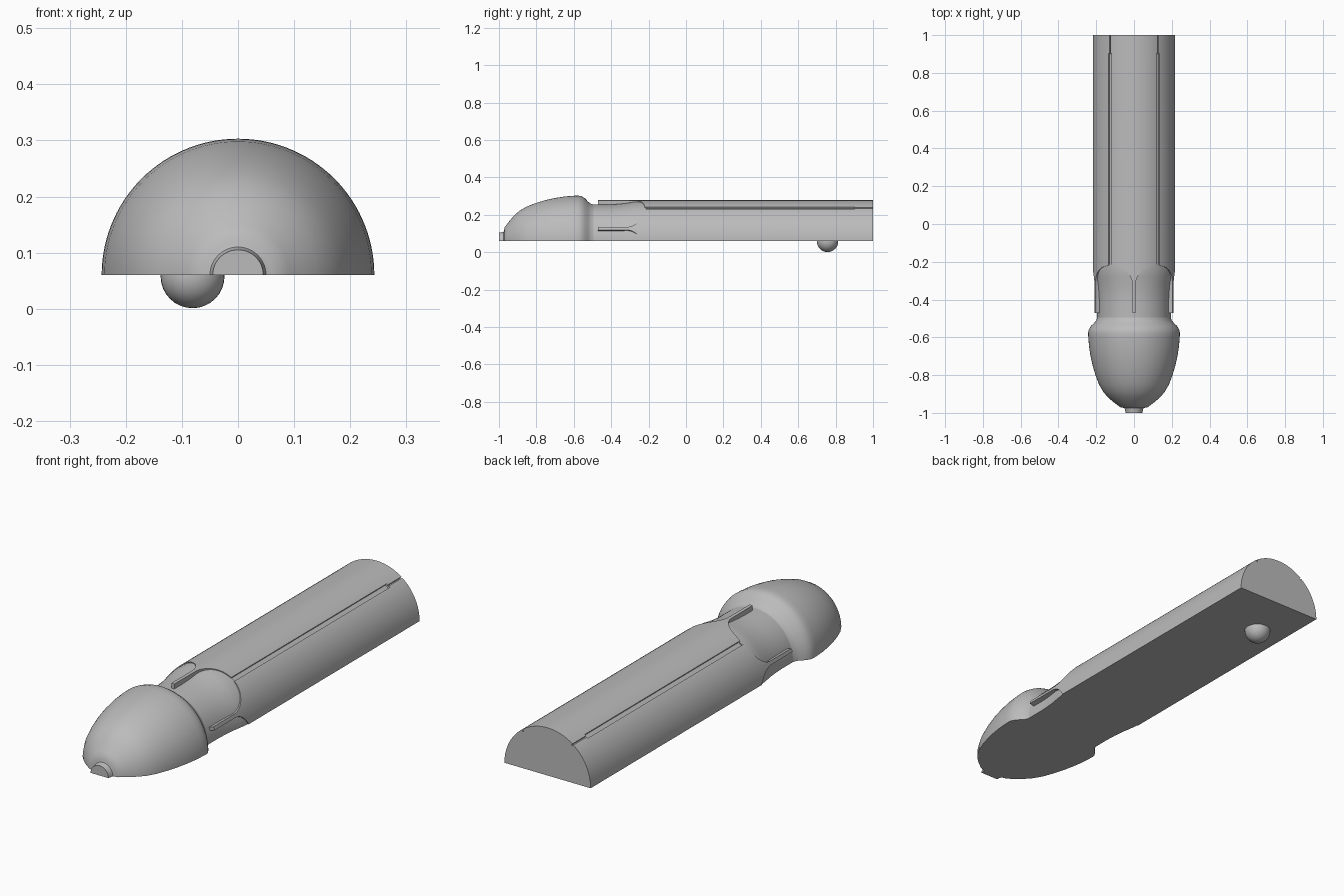
import bpy, bmesh
from math import sin, cos, radians, sqrt

if "Cube" in bpy.data.objects:
    bpy.data.objects.remove(bpy.data.objects["Cube"], do_unlink=True)

BASE = 0.06        # height of the flat underside
R = 0.218          # barrel radius
FLOOR = 0.209      # groove floor radius
PITCH = 72         # angle between neighbouring tabs
TAB = 2.1          # half angle of a tab

grey = bpy.data.materials.new("plain grey")
grey.use_nodes = True
grey.diffuse_color = (0.5, 0.5, 0.5, 1)
grey.node_tree.nodes["Principled BSDF"].inputs["Base Color"].default_value = (0.5, 0.5, 0.5, 1)


def finish(name, bm):
    bmesh.ops.recalc_face_normals(bm, faces=bm.faces)
    mesh = bpy.data.meshes.new(name)
    bm.to_mesh(mesh)
    bm.free()
    mesh.materials.append(grey)
    obj = bpy.data.objects.new(name, mesh)
    bpy.context.collection.objects.link(obj)
    bpy.ops.object.select_all(action="DESELECT")
    obj.select_set(True)
    bpy.context.view_layer.objects.active = obj
    bpy.ops.object.shade_smooth_by_angle(angle=radians(30))
    return obj


def half_solid(name, angles, column):
    """Skin columns of (radius, y) points over the half turn and close the ends and base."""
    bm = bmesh.new()
    cols = []
    for a in angles:
        s, c = sin(radians(a)), cos(radians(a))
        cols.append([bm.verts.new((r * s, y, BASE + r * c)) for r, y in column(a)])
    for p, q in zip(cols, cols[1:]):
        for i in range(len(p) - 1):
            bm.faces.new((p[i], p[i + 1], q[i + 1], q[i]))
    bm.faces.new([c[0] for c in cols])
    bm.faces.new([c[-1] for c in cols])
    bm.faces.new(cols[0] + cols[-1][::-1])
    return finish(name, bm)


even = [-90 + 3 * i for i in range(61)]

# Rounded head with its small nozzle
head = [(0.045, -1), (0.047, -0.985), (0.05, -0.975), (0.06, -0.972), (0.073, -0.97),
        (0.09, -0.957), (0.115, -0.938), (0.14, -0.915), (0.162, -0.89), (0.185, -0.85),
        (0.204, -0.8), (0.219, -0.75), (0.23, -0.7), (0.238, -0.65), (0.242, -0.6),
        (0.243, -0.575), (0.239, -0.558), (0.228, -0.54), (0.21, -0.523), (0.2, -0.51),
        (0.195, -0.495)]
half_solid("head", even, lambda a: head)

# Neck flaring into the barrel
neck = [(0.195, -0.52), (0.195, -0.42), (0.197, -0.37), (0.202, -0.32),
        (0.209, -0.28), (0.214, -0.245), (0.214, -0.215)]
half_solid("neck", even, lambda a: neck)


# Barrel with arched front edge, tabs and two long grooves
def front_edge(a):
    u = abs(a % PITCH - PITCH / 2)
    reach = PITCH / 2 - TAB
    if u > reach - 0.01:
        return -0.47
    return -0.32 + 0.1 * sqrt(max(0, 1 - (u / reach) ** 2))


def barrel_column(a):
    off = abs(abs(a) - PITCH / 2)
    wide = FLOOR if off < 2.65 else R
    slim = FLOOR if off < 0.75 else R
    y = front_edge(a)
    return [(0.17, y), (wide, y), (wide, 0.9), (slim, 0.903), (slim, 1)]


angles = {-90 + 1.5 * i for i in range(121)}
for side in (-1, 1):
    for d in (TAB, 2.15, 2.4, 3.5):
        angles |= {side * d, side * (PITCH - d), side * (PITCH + d)}
    for d in (0.7, 0.8, 2.6, 2.7):
        angles |= {side * (PITCH / 2 - d), side * (PITCH / 2 + d)}
half_solid("barrel", sorted(angles), barrel_column)

# Round peg under the barrel
bm = bmesh.new()
bmesh.ops.create_uvsphere(bm, u_segments=32, v_segments=16, radius=0.057)
bmesh.ops.translate(bm, verts=bm.verts, vec=(-0.081, 0.757, 0.058))
finish("underside_peg", bm)
